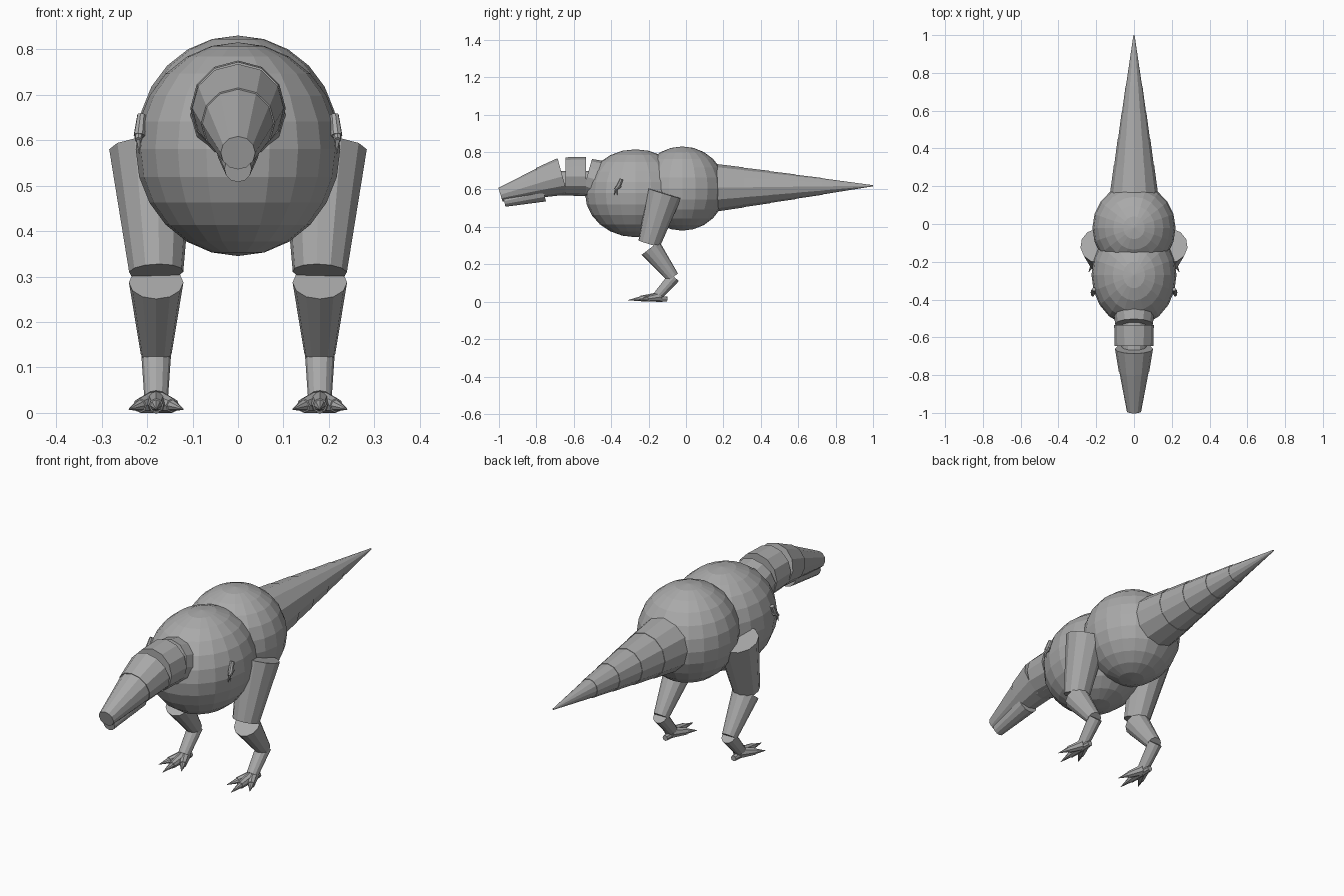
import bpy, bmesh, math
from mathutils import Vector

if "Cube" in bpy.data.objects:
    bpy.data.objects.remove(bpy.data.objects["Cube"])

grey = bpy.data.materials.new("hide_grey")
grey.diffuse_color = (0.4, 0.4, 0.4, 1)
grey.use_nodes = True
grey.node_tree.nodes["Principled BSDF"].inputs["Base Color"].default_value = grey.diffuse_color


def finish(name, bm):
    bmesh.ops.recalc_face_normals(bm, faces=bm.faces[:])
    mesh = bpy.data.meshes.new(name)
    bm.to_mesh(mesh)
    bm.free()
    mesh.materials.append(grey)
    obj = bpy.data.objects.new(name, mesh)
    bpy.context.collection.objects.link(obj)
    return obj


def ball(name, centre, size):
    bm = bmesh.new()
    bmesh.ops.create_uvsphere(bm, u_segments=20, v_segments=12, radius=1)
    bmesh.ops.scale(bm, vec=size, verts=bm.verts[:])
    bmesh.ops.translate(bm, vec=centre, verts=bm.verts[:])
    return finish(name, bm)


def taper(name, a, b, r1, r2, sides=12):
    """Capped cone from point a (radius r1) to point b (radius r2)."""
    a, b = Vector(a), Vector(b)
    axis = b - a
    bm = bmesh.new()
    bmesh.ops.create_cone(bm, cap_ends=True, segments=sides,
                          radius1=r1, radius2=r2, depth=axis.length)
    bmesh.ops.rotate(bm, cent=(0, 0, 0), verts=bm.verts[:],
                     matrix=axis.to_track_quat('Z', 'Y').to_matrix())
    bmesh.ops.translate(bm, vec=(a + b) / 2, verts=bm.verts[:])
    return finish(name, bm)


# Body
ball("hips", (0, -0.02, 0.605), (0.22, 0.232, 0.225))
ball("chest", (0, -0.27, 0.58), (0.225, 0.27, 0.235))

# Tail: overlapping tapered sections with slight steps
stops = [0.15, 0.31, 0.45, 0.59, 0.73, 1.0]
for i in range(5):
    y1, y2 = stops[i], stops[i + 1]
    z1, z2 = (0.62 - 0.0125 * (1 - y) for y in (y1, y2))
    r1, r2 = (0.003 + 0.148 * (1 - y) for y in (y1, y2))
    taper(f"tail_section_{i + 1}", (0, y1, z1), (0, y2, z2), r1, r2 + (0.002 if i < 4 else 0))

# Neck
taper("neck_base", (0, -0.40, 0.63), (0, -0.53, 0.667), 0.115, 0.10)
taper("neck_middle", (0, -0.535, 0.67), (0, -0.645, 0.67), 0.105, 0.102)
taper("neck_core", (0, -0.45, 0.63), (0, -0.68, 0.635), 0.07, 0.065)

# Head
taper("skull", (0, -0.66, 0.67), (0, -0.78, 0.637), 0.101, 0.081)
taper("snout", (0, -0.76, 0.642), (0, -0.992, 0.572), 0.082, 0.038)
taper("lower_jaw", (0, -0.76, 0.585), (0, -0.972, 0.537), 0.05, 0.03)

# Limbs
for side, s in (("left", 1), ("right", -1)):
    x = 0.18 * s
    # Legs
    taper(f"{side}_thigh", (0.19 * s, -0.115, 0.58), (x, -0.197, 0.31), 0.094, 0.06)
    taper(f"{side}_shin", (x, -0.19, 0.287), (x, -0.07, 0.13), 0.06, 0.034)
    taper(f"{side}_ankle", (x, -0.063, 0.132), (x, -0.15, 0.032), 0.033, 0.026)
    # Feet
    taper(f"{side}_heel_toe", (x, -0.16, 0.016), (x, -0.10, 0.014), 0.018, 0.013, 8)
    for n, dx, tip in ((1, -0.06, -0.255), (2, 0, -0.31), (3, 0.06, -0.255)):
        root = Vector((x, -0.14, 0.026))
        end = Vector((x + dx, tip, 0.008))
        mid = root.lerp(end, 0.6)
        mid.z = 0.016
        taper(f"{side}_toe_{n}", root, mid, 0.026, 0.016, 8)
        taper(f"{side}_toe_claw_{n}", mid, end, 0.013, 0.001, 8)
    # Small arms mostly against the chest
    taper(f"{side}_upper_arm", (0.212 * s, -0.345, 0.655), (0.217 * s, -0.365, 0.61), 0.010, 0.013, 8)
    taper(f"{side}_forearm", (0.217 * s, -0.352, 0.622), (0.219 * s, -0.378, 0.60), 0.011, 0.008, 8)
    for n, dy in ((1, -0.385), (2, -0.368)):
        taper(f"{side}_finger_{n}", (0.219 * s, -0.373, 0.605), (0.217 * s, dy, 0.57), 0.006, 0.001, 6)
